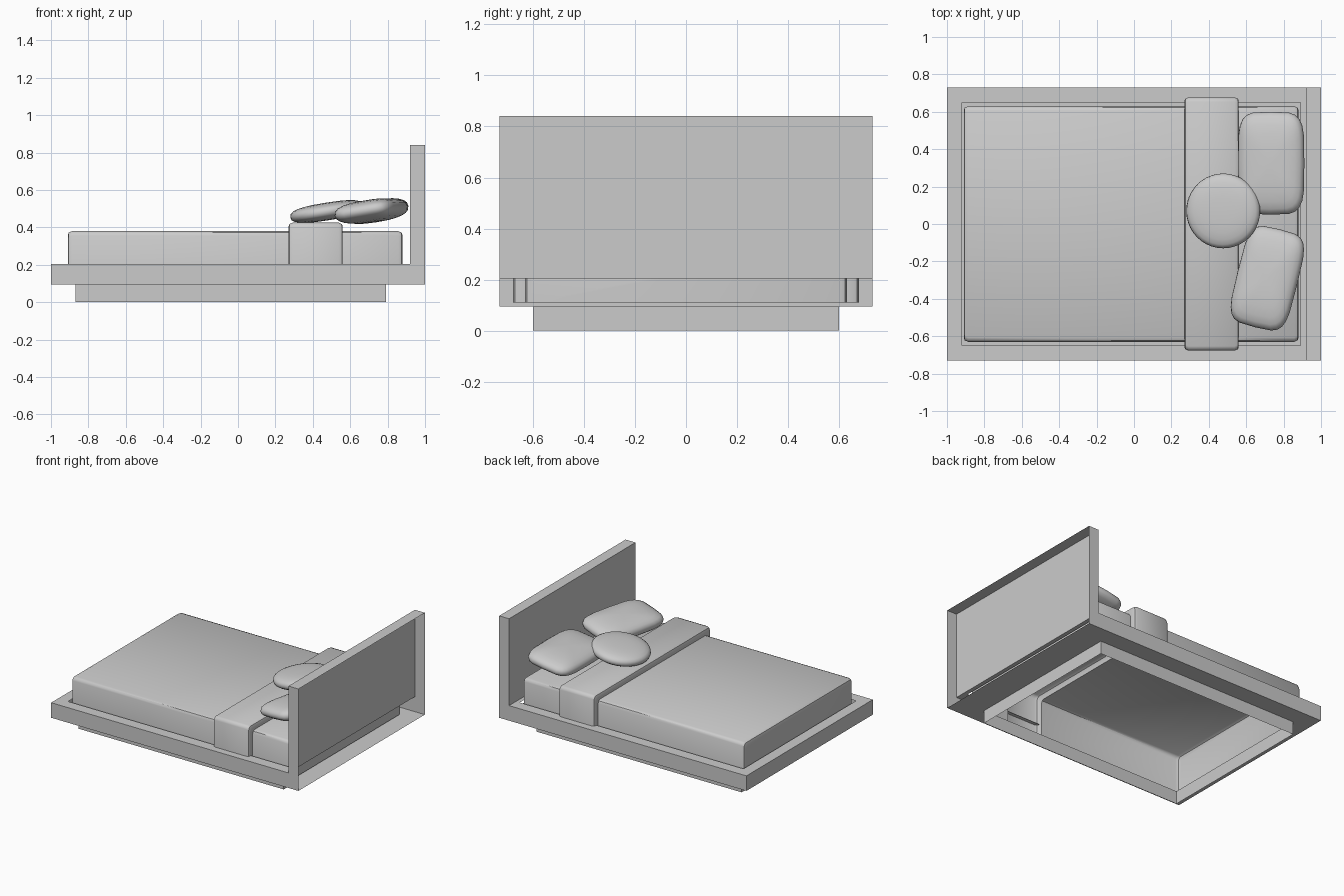
import bpy, bmesh, math
from mathutils import Euler

if "Cube" in bpy.data.objects:
    bpy.data.objects.remove(bpy.data.objects["Cube"])


def make(name, bm, smooth=None):
    bmesh.ops.remove_doubles(bm, verts=bm.verts, dist=1e-5)
    bmesh.ops.recalc_face_normals(bm, faces=bm.faces)
    me = bpy.data.meshes.new(name)
    bm.to_mesh(me)
    bm.free()
    ob = bpy.data.objects.new(name, me)
    bpy.context.collection.objects.link(ob)
    if smooth:
        bpy.ops.object.select_all(action='DESELECT')
        bpy.context.view_layer.objects.active = ob
        ob.select_set(True)
        bpy.ops.object.shade_smooth_by_angle(angle=math.radians(smooth))
    return ob


def face(bm, pts):
    bm.faces.new([bm.verts.new(p) for p in pts])


def rect(x0, x1, y, z):
    return [(x0, -y, z), (x1, -y, z), (x1, y, z), (x0, y, z)]


def band(bm, a, b):
    # closed strip of quads between two loops
    n = len(a)
    for i in range(n):
        j = (i + 1) % n
        face(bm, [a[i], a[j], b[j], b[i]])


# bed frame: platform and headboard as one shell, open at the back
Y, FLOOR, DECK, TOP, HB = 0.73, 0.095, 0.205, 0.84, 0.92
bm = bmesh.new()
band(bm, rect(-1, HB, Y, DECK), rect(-0.92, 0.89, 0.65, DECK))
band(bm, rect(-1, 1, Y, FLOOR), rect(-0.87, 0.79, 0.6, FLOOR))
face(bm, [(-1, -Y, FLOOR), (-1, Y, FLOOR), (-1, Y, DECK), (-1, -Y, DECK)])
face(bm, [(HB, -Y, DECK), (HB, Y, DECK), (HB, Y, TOP), (HB, -Y, TOP)])
face(bm, [(HB, -Y, TOP), (HB, Y, TOP), (1, Y, TOP), (1, -Y, TOP)])
for s in (-Y, Y):
    face(bm, [(x, s, z) for x, z in ((-1, FLOOR), (1, FLOOR), (1, TOP),
                                     (HB, TOP), (HB, DECK), (-1, DECK))])
make("bed_frame", bm)

# recessed plinth: open walls
bm = bmesh.new()
band(bm, rect(-0.87, 0.79, 0.6, 0), rect(-0.87, 0.79, 0.6, FLOOR))
make("plinth", bm)

# mattress with folded blanket: U section lofted along x (x, half width, height)
stations = [(-0.91, 0.608, 0.356), (-0.905, 0.622, 0.372), (-0.887, 0.63, 0.38),
            (0.27, 0.63, 0.38), (0.27, 0.66, 0.405), (0.275, 0.67, 0.418),
            (0.292, 0.677, 0.425), (0.538, 0.677, 0.425), (0.555, 0.67, 0.418),
            (0.56, 0.66, 0.405), (0.56, 0.63, 0.38), (0.857, 0.63, 0.38),
            (0.875, 0.622, 0.372), (0.88, 0.608, 0.356)]
bm = bmesh.new()
loops = []
for x, w, h in stations:
    half = [(w, 0.11), (w, h - 0.024), (w - 0.007, h - 0.007), (w - 0.024, h)]
    loops.append([(x, y, z) for y, z in half] + [(x, -y, z) for y, z in reversed(half)])
for a, b in zip(loops, loops[1:]):
    for i in range(len(a) - 1):
        face(bm, [a[i], a[i + 1], b[i + 1], b[i]])
face(bm, loops[0])
face(bm, loops[-1])
make("mattress_and_blanket", bm, 40)


# pillows: spheres squared off by superellipse exponents
def cushion(name, size, loc, rot, plan, side, n):
    def sp(v, e):
        return math.copysign(abs(v) ** e, v)
    bm = bmesh.new()
    bmesh.ops.create_uvsphere(bm, u_segments=n, v_segments=12, radius=1)
    for v in bm.verts:
        r = math.hypot(v.co.x, v.co.y)
        t = math.atan2(v.co.y, v.co.x)
        k = sp(r, side) if r > 1e-4 else 0
        v.co = (size[0] / 2 * k * sp(math.cos(t), plan),
                size[1] / 2 * k * sp(math.sin(t), plan),
                size[2] / 2 * sp(v.co.z, side))
    ob = make(name, bm, 60)
    ob.location = loc
    ob.rotation_euler = Euler([math.radians(a) for a in rot])


cushion("pillow_back", (0.36, 0.55, 0.12), (0.733, 0.325, 0.487), (0, -9, 0), 0.45, 0.8, 24)
cushion("pillow_front", (0.33, 0.54, 0.12), (0.713, -0.29, 0.487), (0, -9, -14), 0.45, 0.8, 24)
cushion("round_cushion", (0.4, 0.4, 0.095), (0.477, 0.07, 0.485), (0, -9, 0), 1, 0.75, 40)
